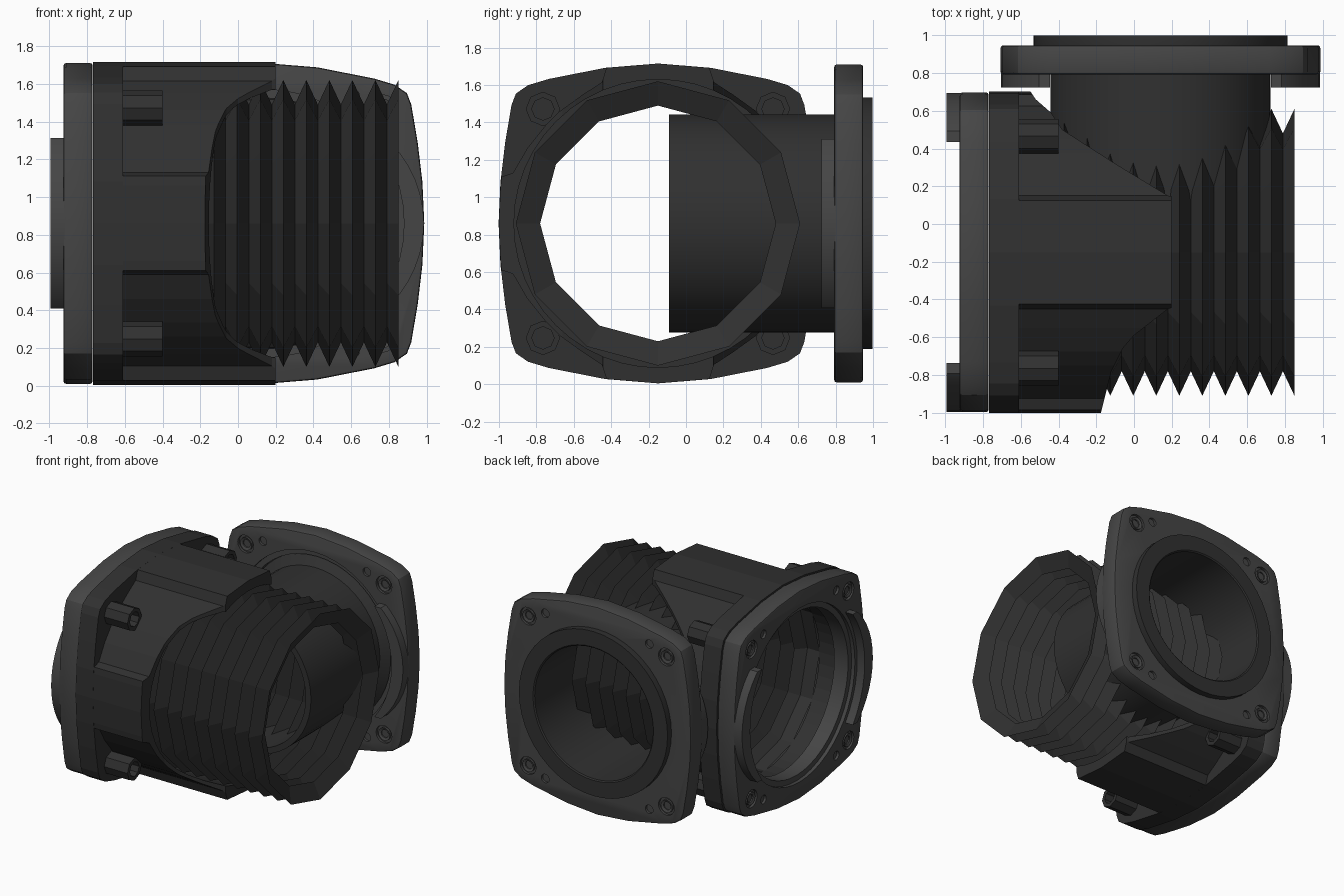
import bpy, bmesh, math
from mathutils import Matrix

if "Cube" in bpy.data.objects:
    bpy.data.objects.remove(bpy.data.objects["Cube"])

# Local frame (u, v, w): w is the pipe axis. One matrix per assembly.
MAT_A = Matrix(((0, 0, 1, 0), (1, 0, 0, -0.15), (0, 1, 0, 0.86), (0, 0, 0, 1)))
MAT_B = Matrix(((-1, 0, 0, 0.14), (0, 0, 1, 0), (0, 1, 0, 0.86), (0, 0, 0, 1)))
WORLD = Matrix.Identity(4)


def material(name, g):
    m = bpy.data.materials.new(name)
    m.diffuse_color = (g, g, g, 1)
    m.use_nodes = True
    m.node_tree.nodes["Principled BSDF"].inputs["Base Color"].default_value = m.diffuse_color
    return m


LIGHT, DARK = material("plate_grey", 0.06), material("rubber_grey", 0.03)


def finish(name, bm, mat, col=None, smooth=None):
    bmesh.ops.recalc_face_normals(bm, faces=bm.faces)
    bm.transform(mat)
    me = bpy.data.meshes.new(name)
    bm.to_mesh(me)
    bm.free()
    ob = bpy.data.objects.new(name, me)
    bpy.context.collection.objects.link(ob)
    if col:
        me.materials.append(col)
    if smooth:
        shade(ob, smooth)
    return ob


def shade(ob, deg):
    bpy.ops.object.select_all(action='DESELECT')
    ob.select_set(True)
    bpy.context.view_layer.objects.active = ob
    bpy.ops.object.shade_smooth_by_angle(angle=math.radians(deg))


def prism(name, pts, w0, w1, mat, col=None, bevel=0):
    bm = bmesh.new()
    vs = [bm.verts.new((u, v, w0)) for u, v in pts]
    f = bm.faces.new(vs)
    top = bmesh.ops.extrude_face_region(bm, geom=[f])['geom']
    bmesh.ops.translate(bm, vec=(0, 0, w1 - w0),
                        verts=[g for g in top if isinstance(g, bmesh.types.BMVert)])
    if bevel:
        edges = [e for e in bm.edges if abs(e.verts[0].co.z - e.verts[1].co.z) < 1e-5]
        bmesh.ops.bevel(bm, geom=edges, offset=bevel, segments=2, profile=0.5, affect='EDGES')
    return finish(name, bm, mat, col)


def lathe(name, prof, mat, col=None, segs=48, closed=True, at=(0, 0), smooth=None):
    bm = bmesh.new()
    rings = []
    for r, w in prof:
        rings.append([bm.verts.new((at[0] + r * math.cos(2 * math.pi * i / segs),
                                    at[1] + r * math.sin(2 * math.pi * i / segs), w))
                      for i in range(segs)])
    for k in range(len(rings) if closed else len(rings) - 1):
        a, b = rings[k], rings[(k + 1) % len(rings)]
        for i in range(segs):
            j = (i + 1) % segs
            bm.faces.new((a[i], a[j], b[j], b[i]))
    return finish(name, bm, mat, col, smooth)


def circle(r, n=48, at=(0, 0)):
    return [(at[0] + r * math.cos(2 * math.pi * i / n),
             at[1] + r * math.sin(2 * math.pi * i / n)) for i in range(n)]


def boolean(ob, *ops):
    for kind, cutter in ops:
        m = ob.modifiers.new("cut", 'BOOLEAN')
        m.operation, m.object, m.solver = kind, cutter, 'EXACT'
    dg = bpy.context.evaluated_depsgraph_get()
    me = bpy.data.meshes.new_from_object(ob.evaluated_get(dg))
    ob.modifiers.clear()
    ob.data = me
    for _, cutter in ops:
        bpy.data.objects.remove(cutter)
    return ob


def mirror4(q):
    # quarter outline from the u axis to the v axis -> full outline
    full = list(q)
    full += [(-u, v) for u, v in reversed(q) if u > 0]
    full += [(-u, -v) for u, v in q if v > 0]
    full += [(u, -v) for u, v in reversed(q) if u > 0 and v > 0]
    return full


OUT = mirror4([(.847, 0), (.837, .22), (.812, .43), (.778, .63), (.755, .69),
               (.69, .735), (.58, .768), (.28, .827), (0, .85)])
CORNERS = [(a, b) for a in (1, -1) for b in (1, -1)]


# Clamp plate: shared by both pipes
def clamp_plate(tag, w0, mat):
    w1 = w0 + 0.155
    plate = prism("clamp_plate_" + tag, OUT, w0, w1, mat, LIGHT, bevel=0.014)
    ops = [('DIFFERENCE', prism("cut", circle(.665), w0 - .1, w1 + .1, mat)),
           ('DIFFERENCE', prism("cut", circle(.71), w0 - .1, w0 + .03, mat))]
    for a, b in CORNERS:
        # bolt counterbores and small dowel holes on both faces
        for r, u, v in ((.072, .625, .61), (.035, .47, .675)):
            for z in (w0, w1):
                ops.append(('DIFFERENCE', prism("cut", circle(r, 16, (a * u, b * v)),
                                                z - .02, z + .02, mat)))
    boolean(plate, *ops)
    shade(plate, 25)
    # raised rings inside the counterbores
    for i, (a, b) in enumerate(CORNERS):
        lathe(f"bolt_ring_{tag}_{i}", [(.032, w0 + .01), (.052, w0 + .002), (.052, w1 - .002),
                                       (.032, w1 - .01)],
              mat, LIGHT, 16, at=(a * .625, b * .61))
    # crescent locating lugs on the two sides
    for s, side in ((1, "right"), (-1, "left")):
        arc = [(s * (.235 + .61 * math.cos(t)), .61 * math.sin(t))
               for t in (math.radians(-90 + 180 * i / 24) for i in range(25))]
        lug = prism(f"lug_{tag}_{side}", arc, w0 - .068, w0 + .02, mat, LIGHT)
        box = [(-1, -.452), (1, -.452), (1, .452), (-1, .452)]
        boolean(lug, ('DIFFERENCE', prism("cut", circle(.74), w0 - .2, w0 + .2, mat)),
                ('INTERSECT', prism("cut", box, w0 - .3, w0 + .3, mat)))
        shade(lug, 25)


clamp_plate("side", -0.925, MAT_A)
clamp_plate("rear", 0.792, MAT_B)

# Housing flange behind the side plate
flange = prism("housing_flange", [(u * 1.006, v * 1.006) for u, v in OUT], -.768, -.61, MAT_A, DARK)
boolean(flange, ('DIFFERENCE', prism("cut", circle(.70), -1, 0, MAT_A)))

# Housing: four ridges with bolt pockets in the corners, end cut to a stepped slope
section = mirror4([(.851, 0), (.842, .20), (.835, .25), (.775, .27), (.70, .40), (.60, .525),
                   (.525, .60), (.40, .69), (.30, .755), (.275, .832), (0, .855)])
housing = prism("housing", section, -.65, .2, MAT_A, DARK)
slope = [(-.9, -1.1), (-.16, -1.1), (-.175, -1.0), (-.12, -.78), (-.06, -.66), (.0, -.59),
         (.18, -.45), (.3, -.42), (.3, .13), (.18, .15), (-.1, .32), (-.38, .50), (-.44, .59),
         (-.52, .66), (-.56, .72), (-.9, .72)]
boolean(housing, ('DIFFERENCE', prism("cut", circle(.77, 48), -1, 1, MAT_A)),
        ('INTERSECT', prism("cut", slope, -.5, 2.5, WORLD)))

# Bolt posts in the pockets
for i, (a, b) in enumerate(CORNERS):
    lathe(f"bolt_post_{i}", [(.06, -.62), (.092, -.62), (.092, -.4), (.06, -.4)],
          MAT_A, DARK, 8, at=(a * .615, b * .612))
    lathe(f"bolt_floor_{i}", [(.001, -.6), (.065, -.6), (.065, -.5), (.001, -.5)],
          MAT_A, DARK, 8, at=(a * .615, b * .612))

# Twelve-sided bellows
step, prof = 0.122, []
for k in range(11):
    w = 0.85 - k * step
    prof += [(.76, w), (.63, w - step / 2)]
prof += [(.705, -.50), (.705, -.61)]
lathe("bellows", prof, MAT_A, DARK, 12, closed=False)

# Rear pipe with its rim
lathe("rear_pipe", [(.535, -.09), (.583, -.09), (.583, .80), (.66, .86), (.672, .90), (.672, .998),
                    (.545, .998), (.535, .99)], MAT_B, DARK, 48, smooth=30)
